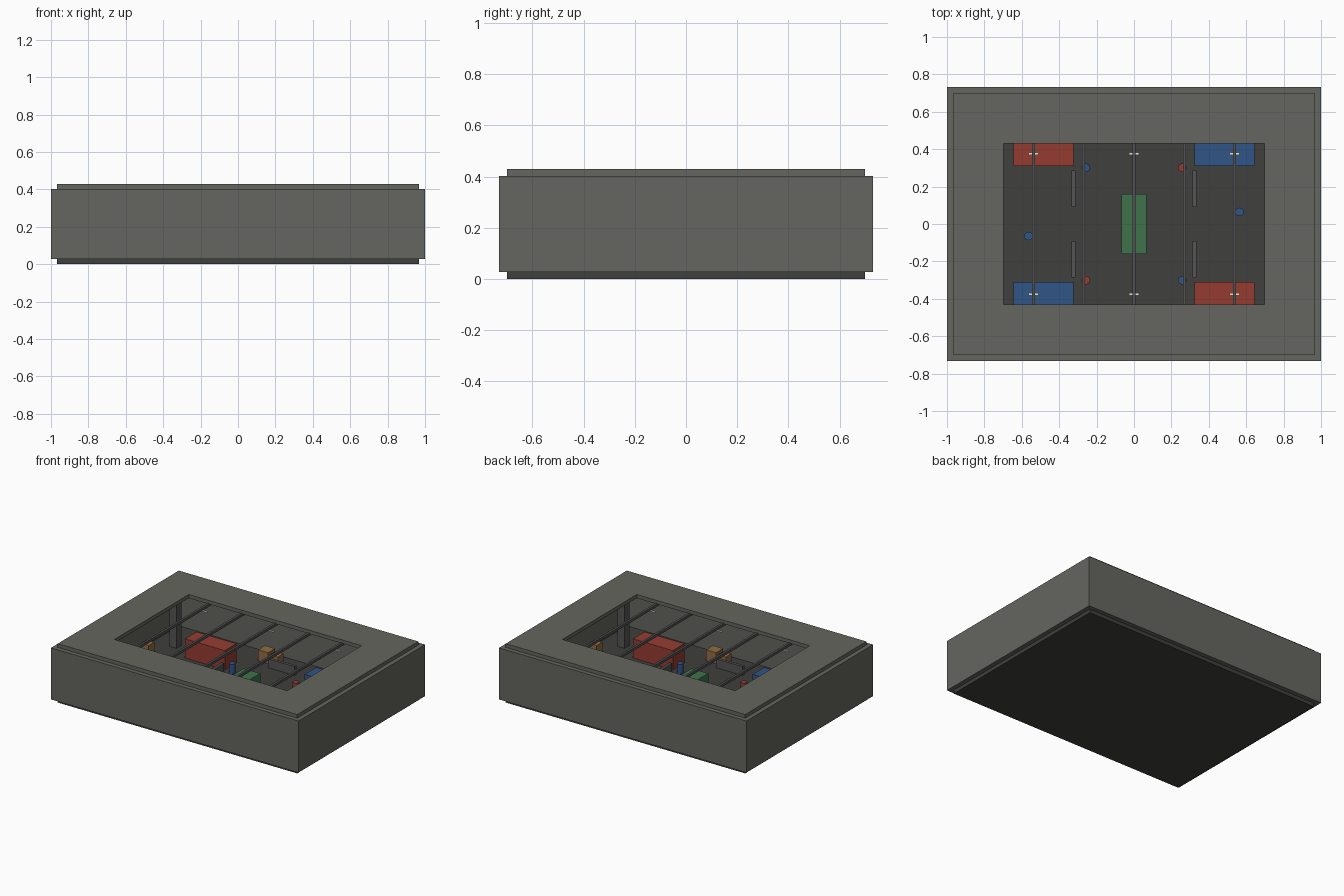
import bpy, bmesh
from math import pi, cos, sin

if "Cube" in bpy.data.objects:
    bpy.data.objects.remove(bpy.data.objects["Cube"])

S = 1 / 18.6          # metres to model units
FLOOR = 0.5           # floor slab thickness in metres


def mat(name, r, g, b):
    m = bpy.data.materials.new(name)
    m.diffuse_color = (r, g, b, 1)
    m.use_nodes = True
    m.node_tree.nodes["Principled BSDF"].inputs["Base Color"].default_value = m.diffuse_color
    return m


WALL = mat("wall_grey", 0.13, 0.13, 0.115)
DARK = mat("floor_grey", 0.05, 0.05, 0.048)
STEEL = mat("steel", 0.09, 0.09, 0.095)
RED = mat("red_paint", 0.30, 0.045, 0.03)
BLUE = mat("blue_paint", 0.03, 0.09, 0.24)
GREEN = mat("green_paint", 0.05, 0.17, 0.07)
WOOD = mat("wood", 0.28, 0.15, 0.06)
LAMP = mat("lamp_glow", 0.9, 0.85, 0.65)


def finish(name, bm, material):
    bmesh.ops.recalc_face_normals(bm, faces=bm.faces)
    for v in bm.verts:
        v.co.z += FLOOR
        v.co *= S
    me = bpy.data.meshes.new(name)
    bm.to_mesh(me)
    bm.free()
    me.materials.append(material)
    ob = bpy.data.objects.new(name, me)
    bpy.context.collection.objects.link(ob)
    return ob


def box(name, x, y, z, sx, sy, sz, material):
    """Box centred on x, y with its bottom at z (metres above the floor)."""
    bm = bmesh.new()
    bmesh.ops.create_cube(bm, size=1)
    for v in bm.verts:
        v.co = (x + v.co.x * sx, y + v.co.y * sy, z + (v.co.z + 0.5) * sz)
    return finish(name, bm, material)


def frame(name, outer, inner, z0, z1, material):
    """Rectangular ring given by half sizes."""
    bm = bmesh.new()
    loops = []
    for (hx, hy), z in ((outer, z0), (outer, z1), (inner, z1), (inner, z0)):
        loops.append([bm.verts.new((sx * hx, sy * hy, z))
                      for sx, sy in ((-1, -1), (1, -1), (1, 1), (-1, 1))])
    for i in range(4):
        a, b = loops[i], loops[(i + 1) % 4]
        for k in range(4):
            n = (k + 1) % 4
            bm.faces.new((a[k], a[n], b[n], b[k]))
    return finish(name, bm, material)


def barrel(name, x, y, material, r=0.42, h=1.3, n=16):
    bm = bmesh.new()
    bmesh.ops.create_cone(bm, cap_ends=True, segments=n, radius1=r, radius2=r, depth=h)
    bmesh.ops.translate(bm, verts=bm.verts, vec=(x, y, h / 2))
    ob = finish(name, bm, material)
    for p in ob.data.polygons:
        p.use_smooth = abs(p.normal.z) < 0.5
    return ob


# building shell
box("floor_slab", 0, 0, -FLOOR, 36, 26, FLOOR, DARK)
frame("outer_walls", (18.6, 13.6), (18, 13), 0, 7, WALL)
frame("roof_with_skylight", (18, 13), (13, 8), 7, 7.5, WALL)

# roof beams
for i in range(-3, 4):
    box("roof_beam", i * 5, 0, 6.75, 0.3, 26, 0.35, STEEL)

# hanging lamps
for x in (-10, 0, 10):
    for y in (-7, 7):
        box("lamp", x, y, 6.35, 1.0, 0.25, 0.12, LAMP)

# columns under the roof
for x in (-15, 15):
    for y in (-8, 8):
        box("column", x, y, 0, 1.1, 1.1, 7, STEEL)

# central container
box("centre_container", 0, 0, 0, 2.5, 6, 2.5, GREEN)

# props repeated with half-turn symmetry
for s in (1, -1):
    box("red_container", -9 * s, 7 * s, 0, 6, 2.5, 2.6, RED)
    box("blue_container", 9 * s, 7 * s, 0, 6, 2.5, 2.6, BLUE)
    barrel("blue_barrel", -4.8 * s, 5.6 * s, BLUE)
    barrel("red_barrel", 4.8 * s, 5.6 * s, RED)
    barrel("blue_barrel", 10.5 * s, 1.2 * s, BLUE)
    # low barriers
    for x in (-6, 6):
        box("low_barrier", x, 3.5 * s, 0, 0.4, 3.6, 1.1, STEEL)
    box("low_barrier", 0, 9.5 * s, 0, 4, 0.4, 1.2, STEEL)
    # wooden crates
    box("crate", -15 * s, 2 * s, 0, 1.5, 1.5, 1.5, WOOD)
    box("crate_upper", -15 * s, 2 * s, 1.5, 1.2, 1.2, 1.2, WOOD)
    box("crate", -3.4 * s, 11 * s, 0, 1.5, 1.5, 1.5, WOOD)
    box("crate_small", -1.9 * s, 11 * s, 0, 1.2, 1.2, 1.2, WOOD)
